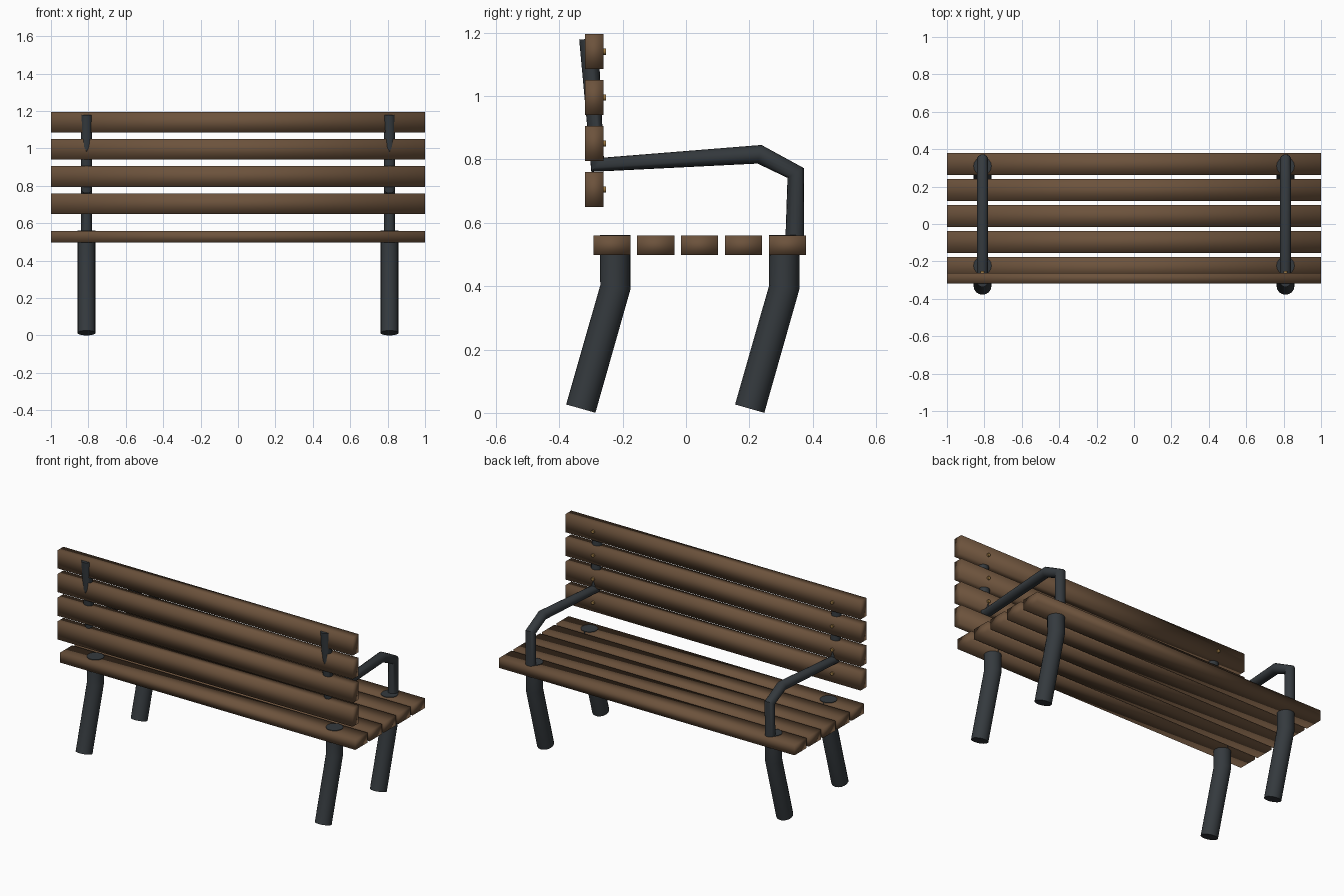
import bpy
from math import radians

if "Cube" in bpy.data.objects:
    bpy.data.objects.remove(bpy.data.objects["Cube"])


def material(name, color):
    m = bpy.data.materials.new(name)
    m.diffuse_color = color
    m.use_nodes = True
    m.node_tree.nodes["Principled BSDF"].inputs["Base Color"].default_value = m.diffuse_color
    return m


WOOD = material("wood", (0.15, 0.085, 0.045, 1))
IRON = material("dark_iron", (0.035, 0.042, 0.048, 1))
BRASS = material("brass", (0.35, 0.2, 0.06, 1))


def slat(name, y0, y1, z0, z1):
    bpy.ops.mesh.primitive_cube_add(size=1, location=(0, (y0 + y1) / 2, (z0 + z1) / 2))
    o = bpy.context.object
    o.name = name
    o.scale = (2, y1 - y0, z1 - z0)
    bpy.ops.object.transform_apply(location=False, rotation=False, scale=True)
    bpy.ops.object.shade_smooth()
    o.data.materials.append(WOOD)


def tube(name, x, path, radius):
    """Round bar along a (y, z) path, hard corners, capped ends."""
    cu = bpy.data.curves.new(name, 'CURVE')
    cu.dimensions = '3D'
    cu.bevel_depth = radius
    cu.bevel_resolution = 6
    cu.use_fill_caps = True
    sp = cu.splines.new('POLY')
    sp.points.add(len(path) - 1)
    for p, (y, z) in zip(sp.points, path):
        p.co = (x, y, z, 1)
    o = bpy.data.objects.new(name, cu)
    bpy.context.collection.objects.link(o)
    bpy.ops.object.select_all(action='DESELECT')
    o.select_set(True)
    bpy.context.view_layer.objects.active = o
    bpy.ops.object.convert(target='MESH')
    o = bpy.context.object
    o.name = name
    bpy.ops.object.shade_smooth_by_angle(angle=radians(40))
    o.data.materials.clear()
    o.data.materials.append(IRON)


# Seat planks
for i in range(5):
    y = -0.234 + i * 0.1385
    slat(f"seat_slat_{i + 1}", y - 0.0585, y + 0.0585, 0.498, 0.559)

# Backrest planks
BACK_Z = [0.705 + i * 0.145 for i in range(4)]
for i, z in enumerate(BACK_Z):
    slat(f"back_slat_{i + 1}", -0.319, -0.261, z - 0.055, z + 0.055)

for side, x in (("left", -0.81), ("right", 0.81)):
    # Bent legs
    for name, y in (("back_leg", -0.223), ("front_leg", 0.31)):
        tube(f"{side}_{name}", x, [(y - 0.109, 0.0135), (y, 0.396), (y, 0.562)], 0.048)
    # Armrest and back support in one bent bar
    tube(f"{side}_armrest", x,
         [(0.343, 0.53), (0.346, 0.757), (0.232, 0.816), (-0.279, 0.783), (-0.307, 1.18)], 0.03)
    # Bolts through the backrest
    for i, z in enumerate(BACK_Z):
        bpy.ops.mesh.primitive_cylinder_add(vertices=12, radius=0.01, depth=0.02,
                                            location=(x, -0.262, z),
                                            rotation=(radians(90), 0, 0))
        bolt = bpy.context.object
        bolt.name = f"{side}_bolt_{i + 1}"
        bolt.data.materials.append(BRASS)
        bpy.ops.object.shade_smooth_by_angle(angle=radians(40))
